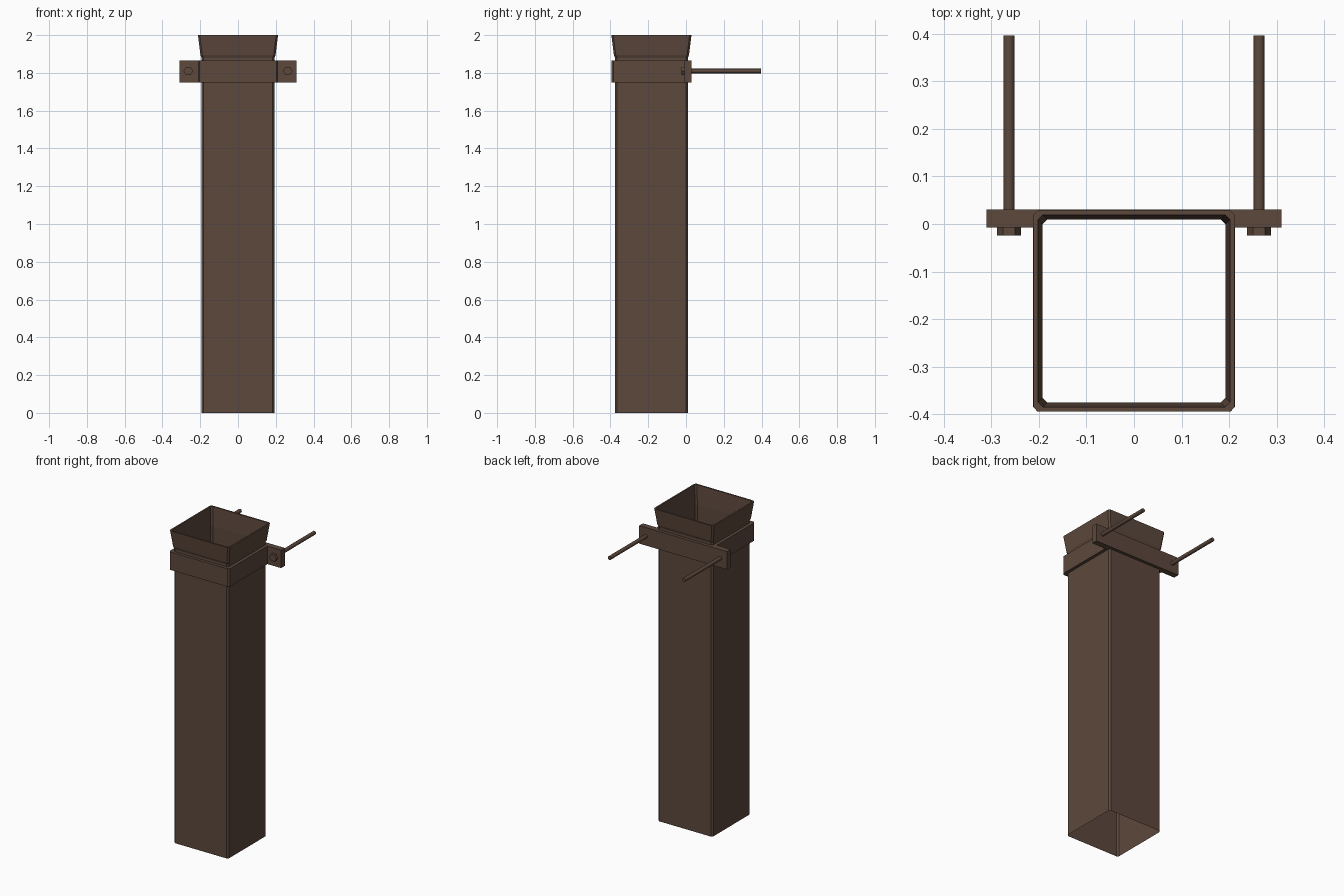
import bpy, bmesh, math
from mathutils import Matrix

if "Cube" in bpy.data.objects:
    bpy.data.objects.remove(bpy.data.objects["Cube"])

brown = bpy.data.materials.new("dark brown")
brown.diffuse_color = (0.107, 0.065, 0.045, 1)
brown.use_nodes = True
brown.node_tree.nodes["Principled BSDF"].inputs["Base Color"].default_value = brown.diffuse_color
CY = -0.183  # pipe centre line


def finish(bm, name, fix=True):
    if fix:
        bmesh.ops.recalc_face_normals(bm, faces=bm.faces)
    me = bpy.data.meshes.new(name)
    bm.to_mesh(me)
    bm.free()
    me.materials.append(brown)
    ob = bpy.data.objects.new(name, me)
    bpy.context.collection.objects.link(ob)
    return ob


def section(h, c=0.01):
    """Square cross-section with small chamfered corners, counter-clockwise."""
    k = h - c
    return [(h, -k), (h, k), (k, h), (-k, h), (-h, k), (-h, -k), (-k, -h), (k, -h)]


def cylinder(name, x, y0, y1, z, r, n):
    bm = bmesh.new()
    m = Matrix.Translation((x, (y0 + y1) / 2, z)) @ Matrix.Rotation(math.pi / 2, 4, 'X')
    bmesh.ops.create_cone(bm, cap_ends=True, segments=n, radius1=r, radius2=r,
                          depth=y1 - y0, matrix=m)
    return finish(bm, name)


# Thin open square pipe with flared socket and folded lip
profile = [(0.193, 0), (0.193, 1.88), (0.199, 1.895), (0.212, 2.0),
           (0.202, 2.0), (0.194, 1.90), (0.1925, 1.88)]
bm = bmesh.new()
rings = [[bm.verts.new((x, y + CY, z)) for x, y in section(h)] for h, z in profile]
for a, b in zip(rings, rings[1:]):
    for i in range(8):
        j = (i + 1) % 8
        bm.faces.new((a[i], a[j], b[j], b[i]))
finish(bm, "downpipe", fix=False)

# Clamp band with side ears, extruded from one outline with a hole
outer = [(-.31, .03), (-.31, -.007), (-.213, -.007), (-.213, -.384), (-.203, -.395),
         (.203, -.395), (.213, -.384), (.213, -.007), (.31, -.007), (.31, .03)]
inner = [(x, y + CY) for x, y in section(0.1935)]
bm = bmesh.new()
for loop in (outer, inner):
    vs = [bm.verts.new((x, y, 1.75)) for x, y in loop]
    for i, v in enumerate(vs):
        bm.edges.new((v, vs[(i + 1) % len(vs)]))
bmesh.ops.triangle_fill(bm, edges=bm.edges[:], use_beauty=True)
res = bmesh.ops.extrude_face_region(bm, geom=bm.faces[:], use_keep_orig=True)
bmesh.ops.translate(bm, vec=(0, 0, 0.115),
                    verts=[g for g in res["geom"] if isinstance(g, bmesh.types.BMVert)])
finish(bm, "clamp_band")

# Wall bolts: long round rod plus hexagonal head
for side, s in (("left", -1), ("right", 1)):
    x = 0.263 * s
    rod = cylinder(side + "_bolt_rod", x, 0.0, 0.397, 1.81, 0.012, 16)
    for p in rod.data.polygons:
        p.use_smooth = len(p.vertices) == 4
    head = cylinder(side + "_bolt_head", x, -0.024, -0.006, 1.81, 0.025, 6)
    # Turn the hexagon so its points face sideways
    head.data.transform(Matrix.Translation((x, 0, 1.81)) @ Matrix.Rotation(math.pi / 6, 4, 'Y')
                        @ Matrix.Translation((-x, 0, -1.81)))
